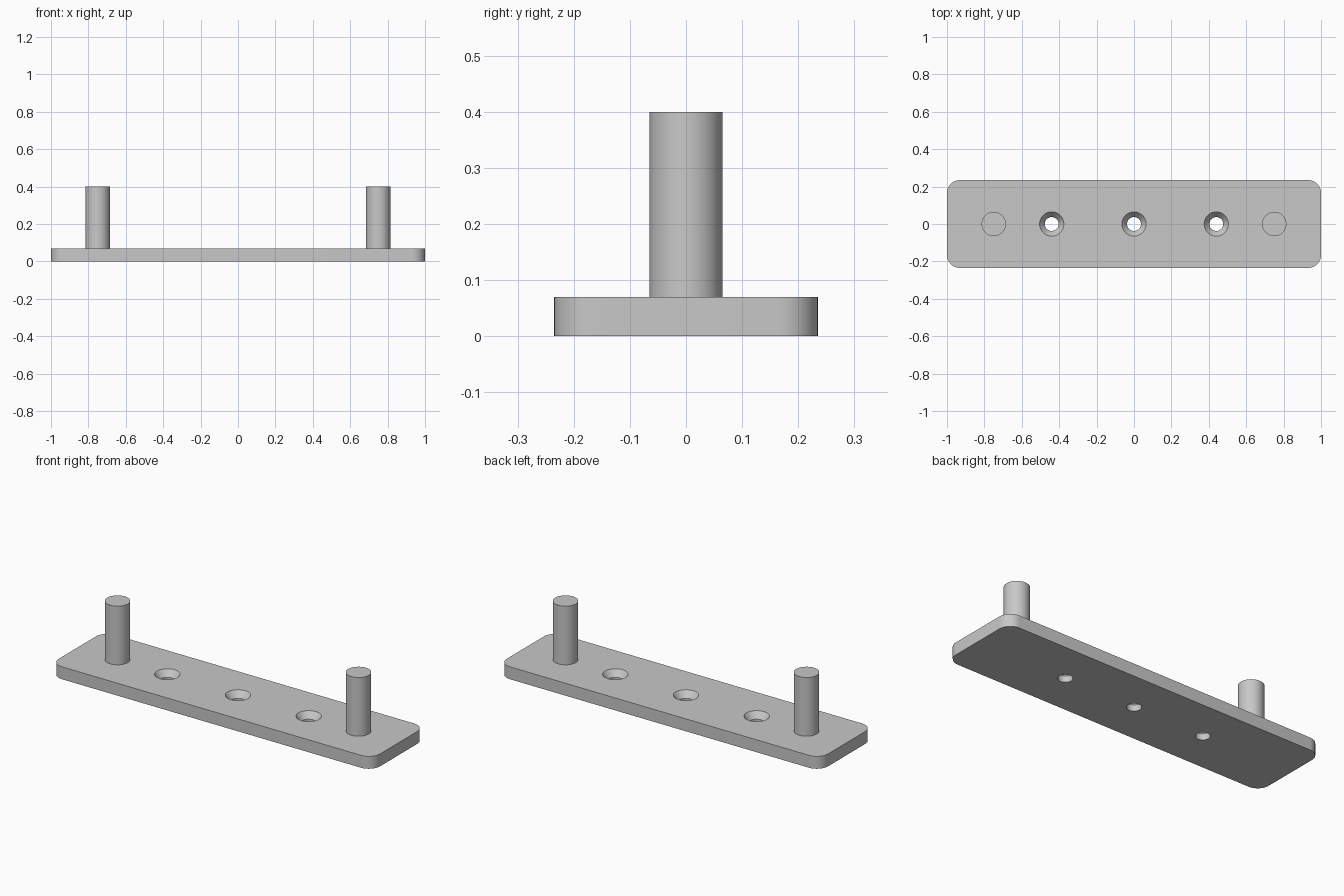
import bpy
import bmesh
import math

LENGTH, WIDTH, THICK = 2.0, 0.47, 0.07
CORNER = 0.07
PIN_X, PIN_R, PIN_TOP = 0.75, 0.065, 0.40
HOLE_XS = (-0.44, 0.0, 0.44)
SINK_R, BORE_R, SINK_DEPTH = 0.065, 0.037, 0.035
SIDES = 48

default = bpy.data.objects.get("Cube")
if default:
    bpy.data.objects.remove(default, do_unlink=True)

grey = bpy.data.materials.new("plain grey")
grey.use_nodes = True
colour = (0.58, 0.58, 0.58, 1)
grey.diffuse_color = colour
grey.node_tree.nodes["Principled BSDF"].inputs["Base Color"].default_value = colour


def make_object(name, bm):
    bmesh.ops.recalc_face_normals(bm, faces=bm.faces)
    mesh = bpy.data.meshes.new(name)
    bm.to_mesh(mesh)
    bm.free()
    mesh.materials.append(grey)
    obj = bpy.data.objects.new(name, mesh)
    bpy.context.collection.objects.link(obj)
    return obj


def select_only(obj):
    bpy.ops.object.select_all(action='DESELECT')
    obj.select_set(True)
    bpy.context.view_layer.objects.active = obj


def lathe(name, profile, x):
    """Closed solid of revolution from (radius, z) points, bottom to top."""
    bm = bmesh.new()
    rings = []
    for r, z in profile:
        angles = [math.tau * i / SIDES for i in range(SIDES)]
        rings.append([bm.verts.new((x + r * math.cos(a), r * math.sin(a), z)) for a in angles])
    for low, high in zip(rings, rings[1:]):
        for i in range(SIDES):
            j = (i + 1) % SIDES
            bm.faces.new((low[i], low[j], high[j], high[i]))
    bm.faces.new(rings[0])
    bm.faces.new(rings[-1])
    return make_object(name, bm)


# Base plate with rounded upright corners
bm = bmesh.new()
bmesh.ops.create_cube(bm, size=1)
for v in bm.verts:
    v.co = (v.co.x * LENGTH, v.co.y * WIDTH, (v.co.z + 0.5) * THICK)
uprights = [e for e in bm.edges if abs(e.verts[0].co.z - e.verts[1].co.z) > THICK / 2]
bmesh.ops.bevel(bm, geom=uprights, offset=CORNER, segments=12, profile=0.5, affect='EDGES')
plate = make_object("base_plate", bm)

# Countersunk screw holes, with the cone extended a little above the plate
over = 0.01
slope = (SINK_R - BORE_R) / SINK_DEPTH
hole_profile = [(BORE_R, -over), (BORE_R, THICK - SINK_DEPTH),
                (SINK_R + over * slope, THICK + over)]
for x in HOLE_XS:
    cutter = lathe("hole_cutter", hole_profile, x)
    cutter.hide_render = True
    cut = plate.modifiers.new("screw_hole", 'BOOLEAN')
    cut.operation = 'DIFFERENCE'
    cut.solver = 'EXACT'
    cut.object = cutter
    select_only(plate)
    bpy.ops.object.modifier_apply(modifier=cut.name)
    bpy.data.objects.remove(cutter, do_unlink=True)

# Upright pins at both ends, seated slightly into the plate
pin_profile = [(PIN_R, THICK / 2), (PIN_R, PIN_TOP)]
pins = [lathe("left_pin", pin_profile, PIN_X), lathe("right_pin", pin_profile, -PIN_X)]

for obj in [plate] + pins:
    select_only(obj)
    bpy.ops.object.shade_smooth_by_angle(angle=math.radians(30))
